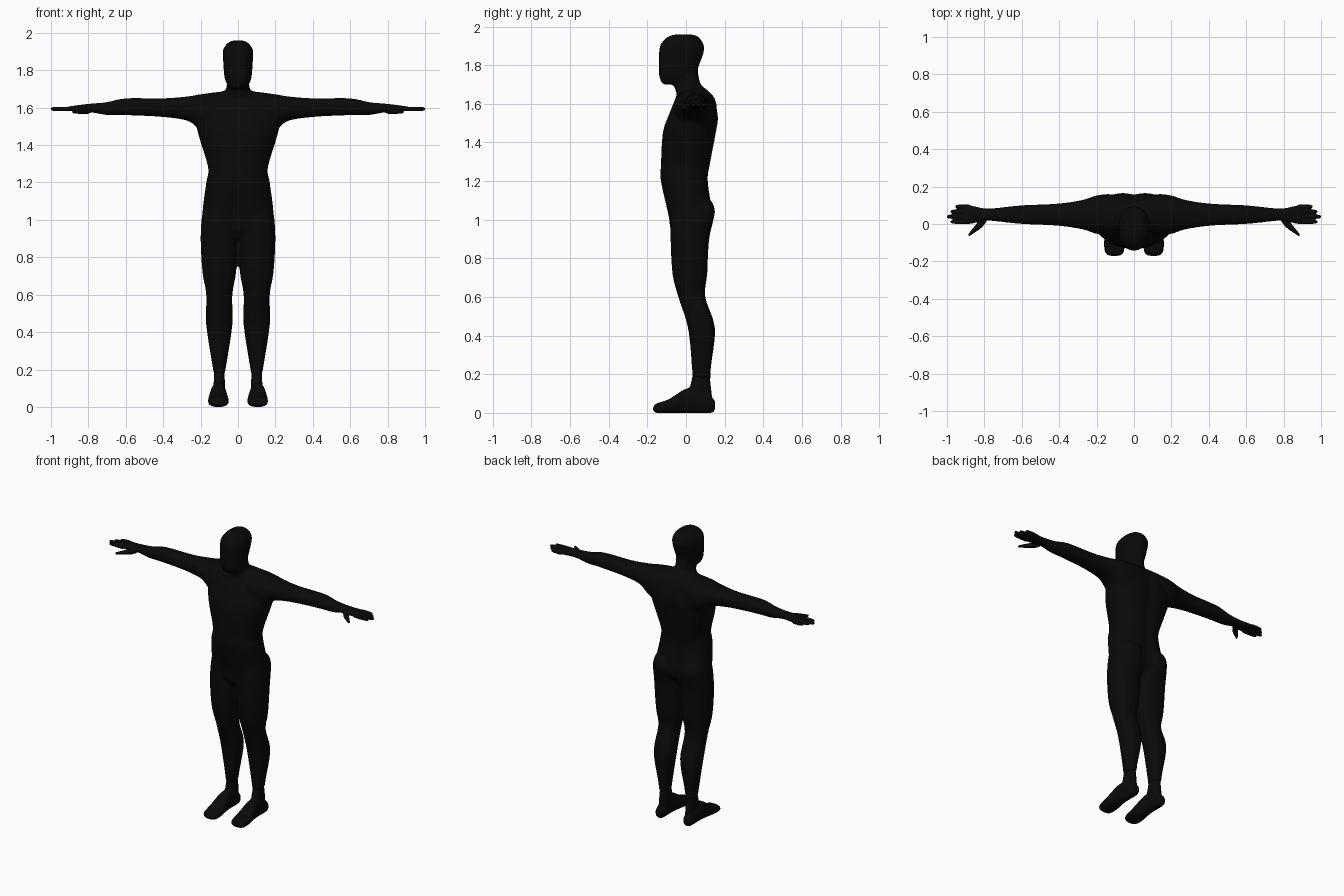
import bpy, bmesh, math
from mathutils import Vector

cube = bpy.data.objects.get("Cube")
if cube:
    bpy.data.objects.remove(cube)

skin = bpy.data.materials.new("near black")
skin.use_nodes = True
shade = 0.003
colour = (shade, shade, shade, 1)
skin.diffuse_color = colour
skin.node_tree.nodes["Principled BSDF"].inputs["Base Color"].default_value = colour

X, Y, Z = range(3)


def spline(rows, steps=5):
    """Smoothly resample the section rows."""
    rows = [Vector(row) for row in rows]
    padded = [rows[0]] + rows + [rows[-1]]
    samples = []
    for before, start, end, after in zip(padded, rows, rows[1:], padded[3:]):
        leave, arrive = (end - before) / 2, (after - start) / 2
        for step in range(steps):
            t = step / steps
            ease = t * t * (3 - 2 * t)
            samples.append(start.lerp(end, ease)
                           + leave * t * (1 - t) ** 2 - arrive * t * t * (1 - t))
    return samples + [rows[-1]]


def loft(bm, axis, rows, centre=0, slant=0, power=2.3, groove=0, sides=32):
    """Closed tube along an axis. Each row: position, half width, low, high."""
    across, depth = [i for i in (X, Y, Z) if i != axis]
    rings = []
    for position, half, low, high in spline(rows):
        middle = centre + slant * (position - rows[0][0])
        ring = []
        for k in range(sides):
            angle = math.tau * k / sides
            u, v = [math.copysign(abs(w) ** (2 / power), w)
                    for w in (math.cos(angle), math.sin(angle))]
            point = Vector()
            point[axis] = position
            point[across] = middle + u * half
            point[depth] = (low + high) / 2 + v * (high - low) / 2
            if v > 0:
                point.y -= groove * math.exp(-(point.x / 0.04) ** 2)
            ring.append(bm.verts.new(point))
        rings.append(ring)
    for ring, following in zip(rings, rings[1:]):
        for k in range(sides):
            bm.faces.new((ring[k - 1], ring[k], following[k], following[k - 1]))
    bm.faces.new(rings[0])
    bm.faces.new(rings[-1])


def mirror(bm):
    """Copy everything so far to the other side."""
    copy = bmesh.ops.duplicate(bm, geom=bm.verts[:] + bm.edges[:] + bm.faces[:])
    for item in copy["geom"]:
        if isinstance(item, bmesh.types.BMVert):
            item.co.x *= -1


def finish(name, bm, voxel, smooth):
    """Fuse overlapping tubes into one smooth skin."""
    bmesh.ops.recalc_face_normals(bm, faces=bm.faces)
    mesh = bpy.data.meshes.new(name)
    bm.to_mesh(mesh)
    bm.free()
    mesh.materials.append(skin)
    part = bpy.data.objects.new(name, mesh)
    bpy.context.collection.objects.link(part)
    fuse = part.modifiers.new("fuse", "REMESH")
    fuse.mode = "VOXEL"
    fuse.voxel_size = voxel
    fuse.use_smooth_shade = True
    soften = part.modifiers.new("soften", "SMOOTH")
    soften.factor = 0.5
    soften.iterations = smooth


# Arm with shoulder
body = bmesh.new()
arm = [(0.05, 0.1, 1.46, 1.69), (0.14, 0.11, 1.46, 1.68), (0.21, 0.1, 1.49, 1.67),
       (0.27, 0.08, 1.53, 1.66), (0.4, 0.06, 1.55, 1.65), (0.6, 0.05, 1.56, 1.65),
       (0.7, 0.04, 1.56, 1.63), (0.8, 0.03, 1.58, 1.62)]
loft(body, X, arm, centre=0.05)

# Leg from ankle cuff to hip
leg = [(0.18, 0.03, 0.03, 0.13), (0.24, 0.04, 0.03, 0.13), (0.44, 0.07, 0.01, 0.15),
       (0.6, 0.07, -0.04, 0.1), (0.72, 0.09, -0.07, 0.11), (0.9, 0.1, -0.08, 0.12),
       (1.04, 0.09, -0.08, 0.15), (1.1, 0.07, -0.07, 0.13)]
loft(body, Z, leg, centre=0.1)
mirror(body)

# Torso with a shallow spine groove
torso = [(0.9, 0.07, -0.05, 0.07), (0.95, 0.15, -0.08, 0.11), (1.02, 0.19, -0.09, 0.14),
         (1.2, 0.17, -0.13, 0.12), (1.28, 0.16, -0.13, 0.13), (1.45, 0.21, -0.12, 0.16),
         (1.54, 0.22, -0.09, 0.17), (1.64, 0.15, -0.05, 0.14), (1.69, 0.08, -0.03, 0.1)]
loft(body, Z, torso, groove=0.014)

# Neck and head
neck = [(1.6, 0.08, -0.03, 0.11), (1.72, 0.06, -0.07, 0.07), (1.8, 0.06, -0.08, 0.06)]
loft(body, Z, neck)
head = [(1.7, 0.04, -0.12, -0.04), (1.75, 0.07, -0.14, 0.04), (1.86, 0.08, -0.14, 0.09),
        (1.91, 0.08, -0.13, 0.09), (1.95, 0.05, -0.09, 0.06), (1.96, 0.02, -0.05, 0.02)]
loft(body, Z, head)
finish("body", body, voxel=0.01, smooth=6)

# Feet with ankles tucked into the legs
feet = bmesh.new()
ankle = [(0.03, 0.03, 0.01, 0.14), (0.13, 0.03, 0.02, 0.13), (0.21, 0.025, 0.04, 0.12)]
loft(feet, Z, ankle, centre=0.1)
foot = [(-0.17, 0.03, 0.01, 0.03), (-0.15, 0.05, 0, 0.05), (-0.09, 0.055, 0, 0.07),
        (0.02, 0.04, 0, 0.13), (0.13, 0.03, 0, 0.08), (0.15, 0.02, 0.02, 0.06)]
loft(feet, Y, foot, centre=0.105)
mirror(feet)
finish("feet", feet, voxel=0.006, smooth=4)

# Hands: palm, thumb and four fingers
hands = bmesh.new()
palm = [(0.74, 0.033, 1.57, 1.625), (0.8, 0.033, 1.575, 1.62),
        (0.88, 0.05, 1.58, 1.61), (0.91, 0.045, 1.585, 1.605)]
loft(hands, X, palm, centre=0.05)
thumb = [(0.79, 0.02, 1.57, 1.605), (0.82, 0.025, 1.565, 1.6), (0.885, 0.008, 1.57, 1.585)]
loft(hands, X, thumb, centre=0.03, slant=-0.95)
for place, tip in enumerate((0.98, 1, 0.98, 0.955)):
    sizes = ((0.88, 0.012), (tip - 0.02, 0.011), (tip, 0.006))
    finger = [(x, r, 1.593 - r, 1.593 + r) for x, r in sizes]
    loft(hands, X, finger, centre=0.012 + 0.027 * place, sides=16)
mirror(hands)
finish("hands", hands, voxel=0.004, smooth=2)
